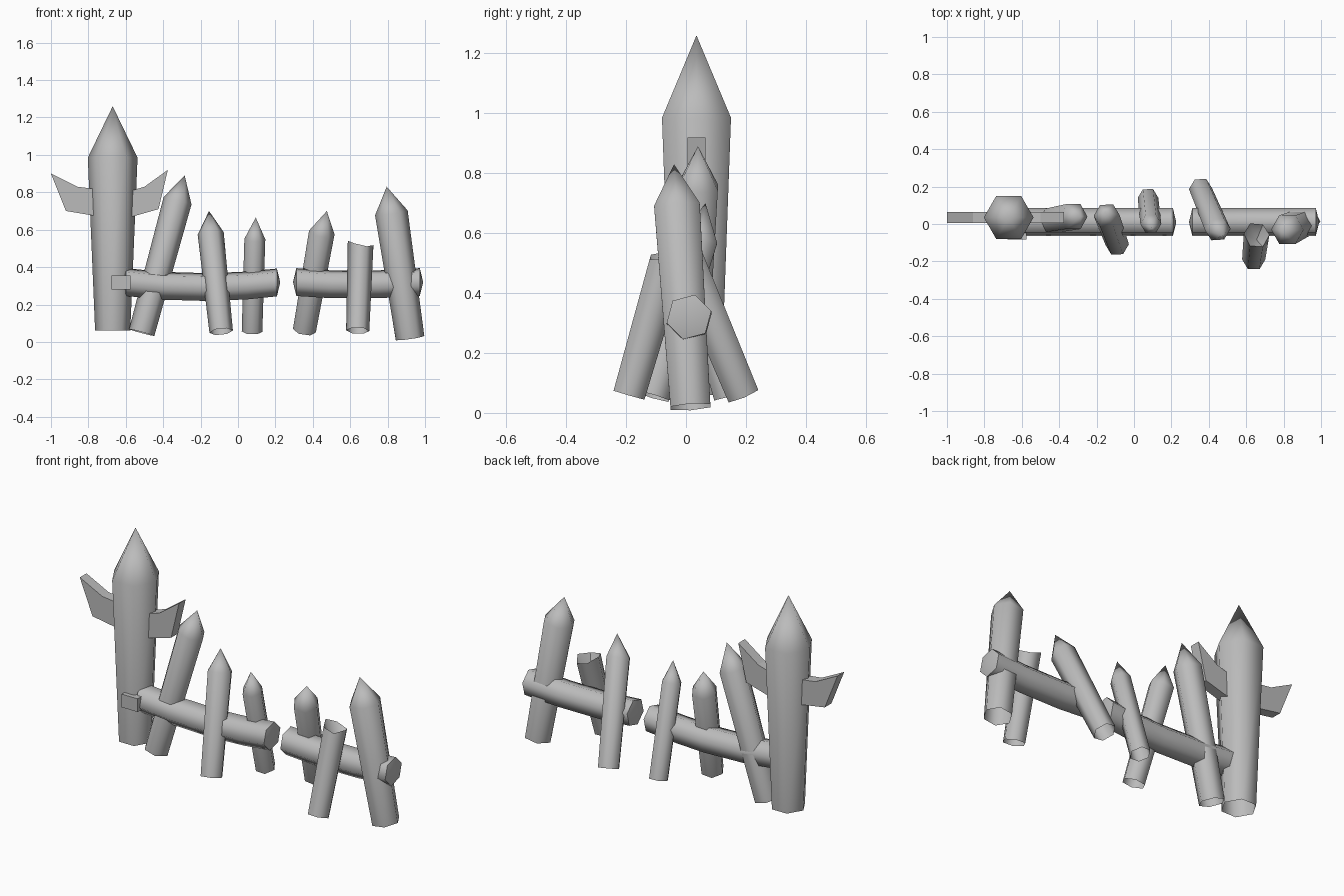
import bpy, bmesh, math
from mathutils import Vector

cube = bpy.data.objects.get("Cube")
if cube:
    bpy.data.objects.remove(cube, do_unlink=True)

grey = bpy.data.materials.new("plain_grey")
grey.use_nodes = True
colour = (0.5, 0.5, 0.5, 1)
grey.diffuse_color = colour
grey.node_tree.nodes["Principled BSDF"].inputs["Base Color"].default_value = colour


def finish(name, bm, smooth=True):
    bmesh.ops.recalc_face_normals(bm, faces=bm.faces)
    mesh = bpy.data.meshes.new(name)
    bm.to_mesh(mesh)
    bm.free()
    mesh.materials.append(grey)
    obj = bpy.data.objects.new(name, mesh)
    bpy.context.collection.objects.link(obj)
    if smooth:
        bpy.ops.object.select_all(action='DESELECT')
        obj.select_set(True)
        bpy.context.view_layer.objects.active = obj
        bpy.ops.object.shade_smooth_by_angle(angle=math.radians(62))
    return obj


def log(name, stations, end_tip, start_tip=None, phase=0, side=(1, 0, 0), jag=None):
    """Six-sided log through (centre, radius) stations, closed by fans to its tips."""
    bm = bmesh.new()
    axis = (Vector(stations[-1][0]) - Vector(stations[0][0])).normalized()
    u = Vector(side)
    u = (u - axis * u.dot(axis)).normalized()
    v = axis.cross(u)
    rings = []
    for centre, r in stations:
        ring = []
        for k in range(6):
            a = math.radians(phase + 60 * k)
            ring.append(bm.verts.new(Vector(centre) + r * (math.cos(a) * u + math.sin(a) * v)))
        rings.append(ring)
    if jag:
        for vert, d in zip(rings[-1], jag):
            vert.co += axis * d
    for low, high in zip(rings, rings[1:]):
        for k in range(6):
            n = (k + 1) % 6
            bm.faces.new((low[k], low[n], high[n], high[k]))
    for tip, ring in ((start_tip, rings[0]), (end_tip, rings[-1])):
        if tip:
            apex = bm.verts.new(tip)
            for k in range(6):
                bm.faces.new((ring[k], ring[(k + 1) % 6], apex))
    return finish(name, bm)


# Sharpened stakes: base, base radius, shoulder, shoulder radius, tip
stakes = {
    "tall_post": ((-.67, .035, .06), .094, (-.67, .035, .985), .133, (-.67, .035, 1.26)),
    "leaning_stake": ((-.515, .005, .05), .07, (-.323, .04, .755), .077, (-.285, .04, .89)),
    "front_stake": ((-.09, -.11, .055), .063, (-.146, .045, .58), .07, (-.155, .065, .70)),
    "small_stake": ((.075, .14, .055), .055, (.09, .0, .55), .056, (.095, -.02, .665)),
    "back_stake": ((.355, .19, .06), .062, (.448, -.03, .585), .069, (.475, -.06, .70)),
    "end_stake": ((.92, .015, .02), .077, (.82, -.03, .69), .088, (.795, -.04, .83)),
}
for name, (base, r0, shoulder, r1, tip) in stakes.items():
    log(name, [(base, r0), (shoulder, r1)], tip)

# Snapped stake with a jagged hollow top
log("broken_stake", [((.64, -.19, .06), .062), ((.655, -.06, .51), .069)],
    (.655, -.085, .43), jag=(.01, .0, .02, .03, .0, -.015))

# Horizontal rails, sagging a little in the middle
rails = {
    "left_rail": [(-.60, .32), (-.40, .30), (-.15, .293), (.05, .302), (.208, .318)],
    "right_rail": [(.312, .32), (.50, .308), (.75, .308), (.972, .32)],
}
for name, line in rails.items():
    first, last = line[0], line[-1]
    log(name, [((x, .01, z), .077) for x, z in line],
        (last[0] + .018, .01, last[1]), (first[0] - .018, .01, first[1]),
        phase=15, side=(0, 1, 0))

# Small peg at the rail's end, in front of the tall post
bm = bmesh.new()
bmesh.ops.create_cube(bm, size=1)
bmesh.ops.scale(bm, vec=(.1, .085, .075), verts=bm.verts)
bmesh.ops.translate(bm, vec=(-.625, -.04, .318), verts=bm.verts)
finish("rail_peg", bm, smooth=False)


# Flat wings on the tall post
def wing(name, outline):
    bm = bmesh.new()
    face = bm.faces.new([bm.verts.new((x, .005, z)) for x, z in outline])
    moved = bmesh.ops.extrude_face_region(bm, geom=[face], use_keep_orig=True)["geom"]
    bmesh.ops.translate(bm, vec=(0, .06, 0),
                        verts=[g for g in moved if isinstance(g, bmesh.types.BMVert)])
    finish(name, bm, smooth=False)


wing("right_wing", [(-1, .9), (-.86, .83), (-.74, .815), (-.74, .67), (-.92, .70)])
wing("left_wing", [(-.375, .92), (-.50, .83), (-.60, .80), (-.60, .66), (-.425, .71)])
